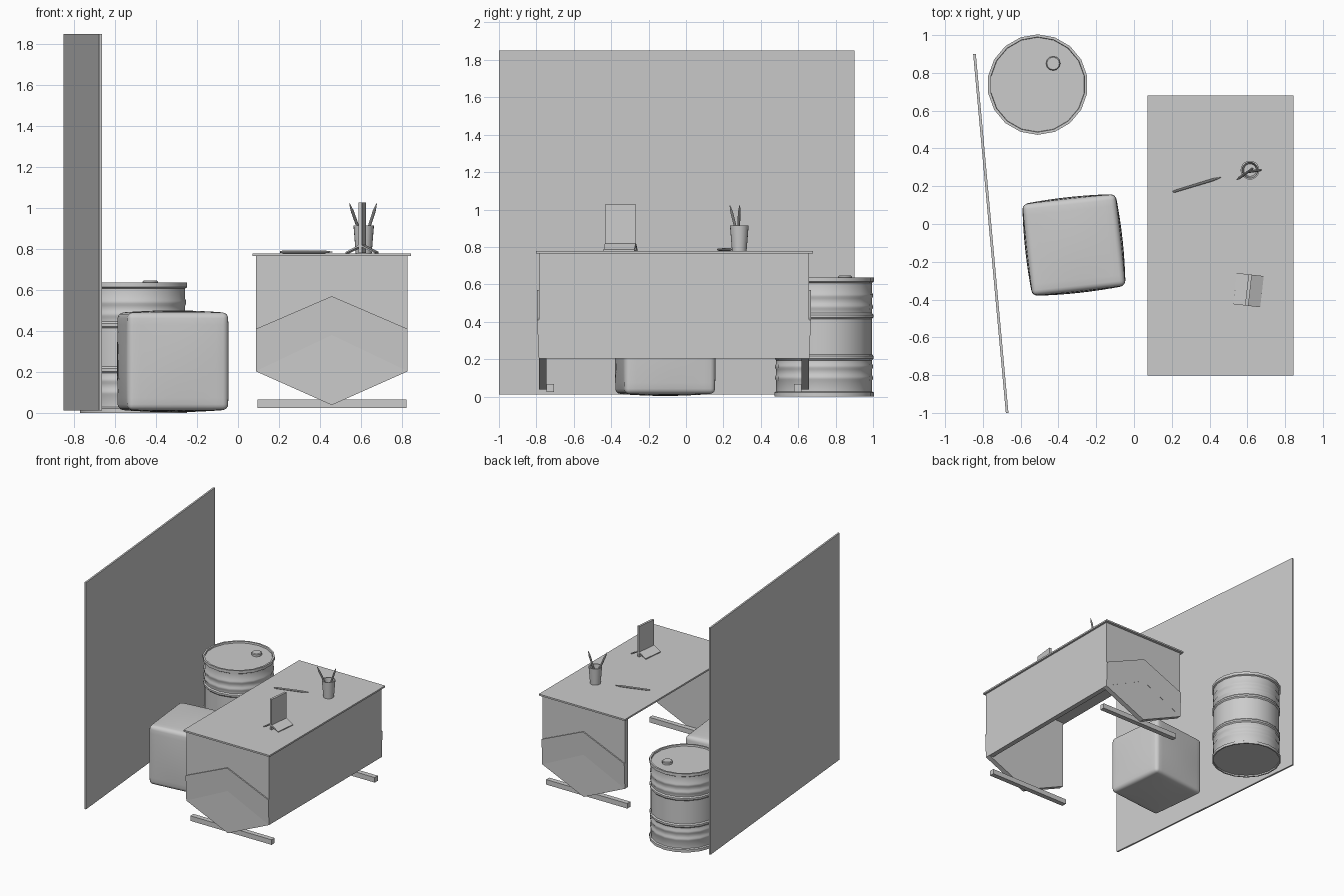
import bpy, bmesh, math
from mathutils import Vector, Matrix

if "Cube" in bpy.data.objects:
    bpy.data.objects.remove(bpy.data.objects["Cube"])


def add_mesh(name, verts, faces, smooth=None):
    me = bpy.data.meshes.new(name)
    me.from_pydata([tuple(v) for v in verts], [], faces)
    bm = bmesh.new()
    bm.from_mesh(me)
    bmesh.ops.recalc_face_normals(bm, faces=bm.faces)
    bm.to_mesh(me)
    bm.free()
    ob = bpy.data.objects.new(name, me)
    bpy.context.collection.objects.link(ob)
    if smooth:
        bpy.ops.object.select_all(action='DESELECT')
        ob.select_set(True)
        bpy.context.view_layer.objects.active = ob
        bpy.ops.object.shade_smooth_by_angle(angle=math.radians(smooth))
    return ob


def box(name, lo, hi):
    v = [(x, y, z) for x in (lo[0], hi[0]) for y in (lo[1], hi[1]) for z in (lo[2], hi[2])]
    f = [(0, 1, 3, 2), (4, 5, 7, 6), (0, 1, 5, 4), (2, 3, 7, 6), (0, 2, 6, 4), (1, 3, 7, 5)]
    return add_mesh(name, v, f)


def prism(name, pts, y0, y1):
    """Extrude an xz outline along y; y0 may be a list giving a depth per point."""
    n = len(pts)
    ys = y0 if isinstance(y0, list) else [y0] * n
    v = [(x, y, z) for (x, z), y in zip(pts, ys)] + [(x, y1, z) for x, z in pts]
    f = [tuple(range(n)), tuple(range(n, 2 * n))]
    f += [(i, (i + 1) % n, n + (i + 1) % n, n + i) for i in range(n)]
    return add_mesh(name, v, f)


def lathe(name, profile, sides, smooth=35):
    """Spin an (r, z) profile around z, capping both ends."""
    v, f = [], []
    for r, z in profile:
        for k in range(sides):
            a = math.pi / 2 + 2 * math.pi * k / sides
            v.append((r * math.cos(a), r * math.sin(a), z))
    for j in range(len(profile) - 1):
        for k in range(sides):
            q = (k + 1) % sides
            f.append((j * sides + k, j * sides + q, (j + 1) * sides + q, (j + 1) * sides + k))
    f += [tuple(range(sides)), tuple(range(len(v) - sides, len(v)))]
    return add_mesh(name, v, f, smooth)


# Leaning-plan wall panel
wall = box("wall_panel", (-0.007, -0.954, 0.012), (0.007, 0.954, 1.85))
wall.location = (-0.758, -0.05, 0)
wall.rotation_euler.z = math.radians(5.2)

# Drum with rims and rolled ribs
R = 0.256
prof = [(0.255, 0.012), (0.255, 0.0), (0.266, 0.0), (0.266, 0.022), (R, 0.028)]
for z in (0.10, 0.16, 0.21, 0.43, 0.48, 0.54):
    h = 0.264 if z in (0.21, 0.43) else 0.261
    prof += [(R, z - 0.016), (h, z - 0.007), (h, z + 0.007), (R, z + 0.016)]
prof += [(R, 0.608), (0.266, 0.614), (0.266, 0.637), (0.252, 0.637), (0.25, 0.624)]
drum = lathe("drum", prof, 18, 40)
drum.location = (-0.51, 0.738, 0)
bung = lathe("drum_bung", [(0.038, 0.62), (0.038, 0.64), (0.033, 0.646)], 12)
bung.location = (-0.428, 0.85, 0)

# Puffy cube seat
bm = bmesh.new()
bmesh.ops.create_cube(bm, size=2)
bmesh.ops.subdivide_edges(bm, edges=bm.edges[:], cuts=7, use_grid_fill=True)
for v in bm.verts:
    p = v.co.copy()
    for i in range(3):
        a, b = p[(i + 1) % 3], p[(i + 2) % 3]
        v.co[i] = p[i] * (1 + 0.045 * (1 - a * a) * (1 - b * b))
bm.transform(Matrix.Diagonal((0.248, 0.244, 0.238, 1)))
me = bpy.data.meshes.new("cube_seat")
bm.to_mesh(me)
bm.free()
for p in me.polygons:
    p.use_smooth = True
seat = bpy.data.objects.new("cube_seat", me)
bpy.context.collection.objects.link(seat)
seat.location = (-0.318, -0.111, 0.252)
seat.rotation_euler.z = math.radians(6.2)
bev = seat.modifiers.new("rounded_edges", 'BEVEL')
bev.width, bev.segments = 0.028, 4
bev.limit_method, bev.angle_limit = 'ANGLE', math.radians(45)

# Desk top and front panel
XL, XM, XR = 0.087, 0.458, 0.829
box("desk_top", (0.072, -0.803, 0.765), (0.845, 0.68, 0.778))
box("desk_front_panel", (XR - 0.04, -0.786, 0.203), (XR, 0.658, 0.765))

# Desk ends: pointed panel, raised chevron plate and foot bar on each side
for side, outer, s in (("near", -0.786, 1), ("far", 0.658, -1)):
    prism(side + "_end_panel",
          [(XL, 0.765), (XR, 0.765), (XR, 0.203), (XM, 0.038), (XL, 0.203)],
          outer, outer + s * 0.041)
    out, low = outer - s * 0.010, outer - s * 0.001
    prism(side + "_chevron_plate",
          [(XL, 0.41), (XM, 0.57), (XR, 0.41), (XR, 0.203), (XM, 0.38), (XL, 0.203)],
          [out, out, out, low, low, low], outer + s * 0.005)
    ya, yb = sorted((outer + s * 0.041, outer + s * 0.081))
    box(side + "_foot_bar", (0.095, ya, 0.025), (0.823, yb, 0.066))

# Pen cup, hollow
cup = lathe("pen_cup", [(0.039, 0.778), (0.05, 0.914), (0.042, 0.914), (0.033, 0.788)], 20)
cup.location = (0.614, 0.285, 0)


def pen(name, tail, tip):
    tail, tip = Vector(tail), Vector(tip)
    d = tip - tail
    L = d.length
    ob = lathe(name, [(0.004, 0), (0.0065, 0.012), (0.0075, L * 0.72), (0.0075, L * 0.84),
                      (0.002, L)], 10)
    ob.location = tail
    ob.rotation_euler = d.to_track_quat('Z', 'Y').to_euler()


# Pens: one lying on the desk, two in the cup
pen("desk_pen", (0.206, 0.17, 0.786), (0.46, 0.247, 0.786))
pen("cup_pen_right", (0.602, 0.275, 0.79), (0.677, 0.287, 1.022))
pen("cup_pen_left", (0.628, 0.293, 0.79), (0.545, 0.235, 1.022))

# Upright card on a tent-shaped stand
card = box("display_card", (-0.009, -0.083, 0.78), (0.009, 0.083, 1.027))
stand = prism("card_stand", [(-0.072, 0.779), (-0.072, 0.786), (-0.004, 0.822), (0.004, 0.822),
                             (0.072, 0.786), (0.072, 0.779), (0.0, 0.814)], -0.083, 0.083)
for ob in (card, stand):
    ob.location = (0.606, -0.35, 0)
    ob.rotation_euler.z = math.radians(-6.5)
